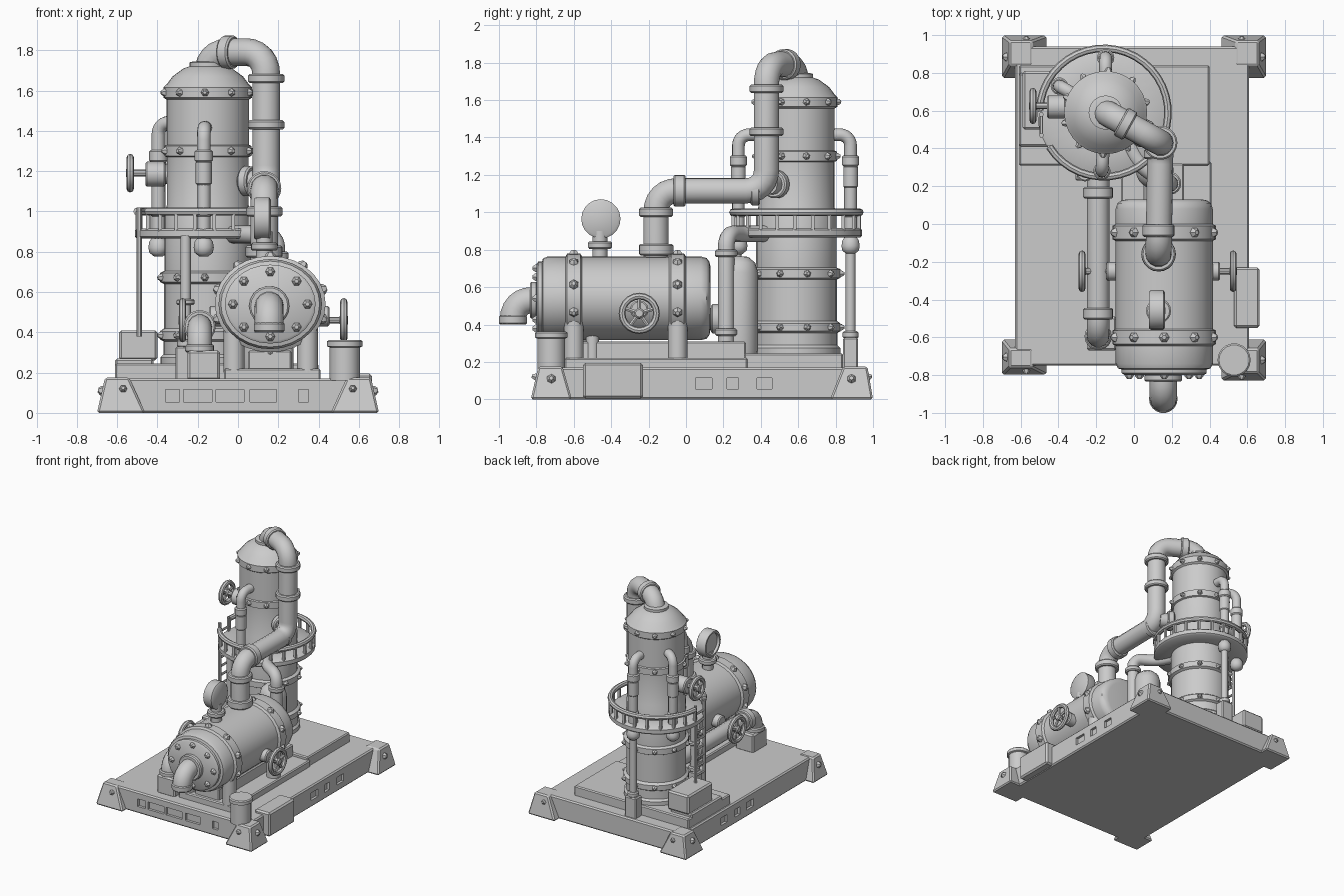
import bpy, bmesh, math
from mathutils import Vector, Matrix

if "Cube" in bpy.data.objects:
    bpy.data.objects.remove(bpy.data.objects["Cube"])

Z = Vector((0, 0, 1))

def finish(name, bm, smooth=True):
    bmesh.ops.recalc_face_normals(bm, faces=bm.faces)
    me = bpy.data.meshes.new(name)
    bm.to_mesh(me); bm.free()
    ob = bpy.data.objects.new(name, me)
    bpy.context.collection.objects.link(ob)
    if smooth:
        shade(ob)
    return ob

def shade(ob):
    bpy.ops.object.select_all(action='DESELECT')
    ob.select_set(True)
    bpy.context.view_layer.objects.active = ob
    bpy.ops.object.shade_smooth_by_angle(angle=math.radians(40))

def box(name, x, y, z, bevel=0.008, taper=None):
    """x, y, z are (min, max); taper gives the (x, y) extents of the top."""
    bm = bmesh.new()
    tx, ty = taper or (x, y)
    v = [bm.verts.new((a, b, h)) for h, xx, yy in ((z[0], x, y), (z[1], tx, ty))
         for a, b in ((xx[0], yy[0]), (xx[1], yy[0]), (xx[1], yy[1]), (xx[0], yy[1]))]
    for f in ((0, 3, 2, 1), (4, 5, 6, 7), (0, 1, 5, 4), (1, 2, 6, 5), (2, 3, 7, 6), (3, 0, 4, 7)):
        bm.faces.new([v[i] for i in f])
    if bevel:
        bmesh.ops.bevel(bm, geom=bm.edges[:], offset=bevel, segments=1, affect='EDGES')
    return finish(name, bm, False)

def lathe(name, prof, at, d=(0, 0, 1), n=24, squash=1.0):
    """Revolve (radius, height) points around direction d."""
    bm = bmesh.new()
    M = Matrix.Translation(at) @ Z.rotation_difference(Vector(d)).to_matrix().to_4x4()
    rings = [[bm.verts.new(M @ Vector((r * math.cos(2*math.pi*i/n), squash*r*math.sin(2*math.pi*i/n), h)))
              for i in range(n)] for r, h in prof]
    for a, b in zip(rings, rings[1:]):
        for i in range(n):
            bm.faces.new((a[i], a[(i+1) % n], b[(i+1) % n], b[i]))
    bm.faces.new(rings[0]); bm.faces.new(rings[-1])
    return finish(name, bm)

def flange(name, at, d, r, t=0.05, n=18):
    c = min(0.008, t/4)
    return lathe(name, [(r-c, -t/2), (r, -t/2+c), (r, t/2-c), (r-c, t/2)], at, d, n)

def bolt(name, at, d, r=0.025):
    lathe(name, [(r, -0.012), (r*0.85, 0.006), (r*0.4, 0.02)], at, d, 6)

def pipe(name, pts, r, bend=0.1, cyclic=False, res=4):
    """Round tube through points, corners rounded with radius bend."""
    P = [Vector(p) for p in pts]
    out = [P[0]]
    for a, b, c in zip(P, P[1:], P[2:]):
        if cyclic or bend == 0:
            out.append(b); continue
        s, e = b + (a-b).normalized()*bend, b + (c-b).normalized()*bend
        for k in range(7):
            t = k/6
            w = 0.78  # rational weight gives a near circular bend
            q = (1-t)**2, 2*w*t*(1-t), t*t
            out.append((s*q[0] + b*q[1] + e*q[2]) / sum(q))
    out.append(P[-1])
    cu = bpy.data.curves.new(name, 'CURVE')
    cu.dimensions = '3D'
    sp = cu.splines.new('POLY')
    sp.points.add(len(out)-1)
    for p, q in zip(sp.points, out):
        p.co = (*q, 1)
    sp.use_cyclic_u = cyclic
    cu.bevel_depth, cu.bevel_resolution, cu.use_fill_caps = r, res, True
    ob = bpy.data.objects.new(name, cu)
    bpy.context.collection.objects.link(ob)
    bpy.ops.object.select_all(action='DESELECT')
    ob.select_set(True)
    bpy.context.view_layer.objects.active = ob
    bpy.ops.object.convert(target='MESH')
    shade(bpy.context.object)

def arc(cx, cy, z, r, a0, a1, n):
    return [(cx + r*math.cos(math.radians(a0+(a1-a0)*i/n)), cy + r*math.sin(math.radians(a0+(a1-a0)*i/n)), z)
            for i in range(n+1)]

def handwheel(name, x, y, z, r, x_in):
    """Wheel with its axle along x, stem running in to x_in."""
    ring = [(x, y + r*math.cos(2*math.pi*i/20), z + r*math.sin(2*math.pi*i/20)) for i in range(20)]
    pipe(name + "_rim", ring, 0.018, cyclic=True, res=2)
    for i in range(5):
        a = 2*math.pi*i/5 + 0.3
        pipe(name + "_spoke", [(x, y, z), (x, y + r*math.cos(a), z + r*math.sin(a))], 0.011, res=1)
    flange(name + "_hub", (x, y, z), (1, 0, 0), 0.028, 0.04, 10)
    pipe(name + "_stem", [(x, y, z), (x_in, y, z)], 0.017, res=2)

# skid base with recessed side slots
base = box("skid_base", (-0.63, 0.61), (-0.75, 0.94), (0, 0.17), 0.01)
slots = [((x, x+w), (-0.8, -0.73)) for x, w in ((-0.36, 0.07), (-0.27, 0.14), (-0.11, 0.14), (0.06, 0.13), (0.3, 0.05))]
slots += [(sx, (y, y+w)) for y, w in ((0.05, 0.09), (0.22, 0.06), (0.38, 0.08))
          for sx in ((0.59, 0.65), (-0.66, -0.61))]
for x, y in slots:
    c = box("slot_cutter", x, y, (0.055, 0.115), 0)
    m = base.modifiers.new("slot", 'BOOLEAN')
    m.operation, m.object, m.solver = 'DIFFERENCE', c, 'EXACT'
    bpy.context.view_layer.objects.active = base
    bpy.ops.object.modifier_apply(modifier=m.name)
    bpy.data.objects.remove(c)

# tapered corner feet
for sx in (-1, 1):
    for y0, y1, t0, t1 in ((-0.83, -0.61, -0.79, -0.66), (0.77, 1.0, 0.84, 0.97)):
        if sx < 0 and y0 < 0:
            y0, t0 = -0.80, -0.76
        s = sorted
        box("corner_foot", s((sx*0.46, sx*0.70)), (y0, y1), (0, 0.175), 0.01,
            (s((sx*0.54, sx*0.66)), (t0, t1)))
        bolt("foot_side_bolt", (sx*0.675, (y0+y1)/2, 0.11), (sx, 0, 0.2), 0.028)
        bolt("foot_end_bolt", (sx*0.57, y0+0.025 if y0 < 0 else 0.975, 0.12), (0, -1 if y0 < 0 else 1, 0.2), 0.022)

# deck plates and boxes
box("column_plate", (-0.61, 0.40), (0.31, 0.84), (0.16, 0.245))
box("tank_plate", (-0.07, 0.41), (-0.65, 0.33), (0.16, 0.22))
box("tank_saddle", (0.05, 0.265), (-0.62, 0.32), (0.2, 0.31))
box("side_box", (0.53, 0.665), (-0.55, -0.23), (0.005, 0.195), 0.012)
box("cabinet_lower", (-0.61, -0.42), (0.41, 0.80), (0.17, 0.27), 0.01)
box("cabinet_upper", (-0.59, -0.40), (0.50, 0.81), (0.26, 0.41), 0.012)
box("pipe_pedestal", (-0.25, -0.09), (-0.67, -0.49), (0.16, 0.31), 0.012)
lathe("corner_drum", [(0.075, 0.16), (0.075, 0.325), (0.088, 0.33), (0.088, 0.355), (0.08, 0.362)], (0.53, -0.72, 0), n=18)

# tall column
CX, CY = -0.15, 0.59
lathe("column", [(0.235, 0.24), (0.235, 0.275), (0.22, 0.29), (0.22, 0.355), (0.237, 0.365), (0.237, 0.405),
                 (0.217, 0.42), (0.217, 0.64), (0.237, 0.65), (0.237, 0.695), (0.215, 0.705), (0.215, 1.0),
                 (0.203, 1.03), (0.203, 1.27), (0.216, 1.275), (0.216, 1.325), (0.205, 1.33), (0.205, 1.555),
                 (0.22, 1.565), (0.22, 1.615), (0.205, 1.63), (0.175, 1.67), (0.12, 1.71), (0.09, 1.72),
                 (0.09, 1.74), (0.07, 1.745)], (CX, CY, 0), n=28)
for z, r in ((0.385, 0.237), (0.672, 0.237), (1.3, 0.216), (1.59, 0.22)):
    for i in range(10):
        a = 2*math.pi*(i+0.4)/10
        bolt("column_bolt", (CX + r*math.cos(a), CY + r*math.sin(a), z), (math.cos(a), math.sin(a), 0), 0.022)

# platform, railing and ladder
RX = -0.16
lathe("platform", [(0.2, 0.865), (0.34, 0.865), (0.352, 0.875), (0.352, 0.905), (0.34, 0.915), (0.2, 0.915)], (RX, CY, 0), n=32)
pipe("handrail", arc(RX, CY, 1.0, 0.34, -148, 178, 36), 0.02, bend=0, res=2)
for p in arc(RX, CY, 0, 0.34, -148, 178, 20):
    box("rail_post", (p[0]-.009, p[0]+.009), (p[1]-.009, p[1]+.009), (0.9, 1.0), 0)
for y in (0.47, 0.58):
    pipe("ladder_side", [(-0.49, y, 0.38), (-0.49, y, 1.02)], 0.013, res=1)
for i in range(8):
    pipe("ladder_rung", [(-0.49, 0.47, 0.46+i*0.07), (-0.49, 0.58, 0.46+i*0.07)], 0.009, res=1)

# platform support posts
for x, y in ((CX, 0.88), (-0.26, 0.27)):
    pipe("platform_post", [(x, y, 0.2), (x, y, 0.88)], 0.026)
    box("post_foot", (x-0.05, x+0.05), (y-0.04, y+0.04), (0.16, 0.33))
    flange("post_collar", (x, y, 0.345), Z, 0.042, 0.04, 12)
flange("post_flange", (-0.26, 0.27, 0.55), Z, 0.045, 0.03, 12)

# small bypass pipes on the column
for dx, dy, zt in ((-0.02, -0.31, 1.415), (0, 0.29, 1.415), (-0.245, 0.14, 1.44)):
    x, y = CX+dx, CY+dy
    pipe("bypass_pipe", [(CX+dx*0.5, CY+dy*0.5, zt), (x, y, zt), (x, y, 0.82)], 0.034, 0.06)
    for z, r, t in ((1.275, 0.046, 0.06), (1.19, 0.04, 0.12), (0.99, 0.042, 0.03)):
        flange("bypass_flange", (x, y, z), Z, r, t, 14)
    lathe("bypass_end", [(0.02, 0.775), (0.045, 0.795), (0.05, 0.82), (0.045, 0.85), (0.034, 0.865)], (x, y, 0), n=14)

# column valve
pipe("column_valve_body", [(-0.28, 0.62, 1.185), (-0.42, 0.62, 1.185)], 0.05)
flange("column_valve_flange", (-0.41, 0.62, 1.185), (1, 0, 0), 0.062, 0.1)
handwheel("column_handwheel", -0.535, 0.625, 1.19, 0.078, -0.4)

# main vapour pipe from column top to the tank
PX, PY = 0.14, 0.43
pipe("main_pipe", [(CX, CY, 1.7), (CX, CY, 1.79), (PX, PY, 1.79), (PX, PY, 1.115), (PX-.01, -0.16, 1.115), (PX-.01, -0.16, 0.72)],
     0.069, 0.11, res=5)
for at, d, r, t in (((-0.045, 0.53, 1.79), (0.29, -0.16, 0), 0.083, 0.06), ((PX, PY, 1.66), Z, 0.09, 0.045),
                    ((PX, PY, 1.43), Z, 0.09, 0.045), ((PX-.01, 0.37, 1.115), (0, 1, 0), 0.078, 0.05),
                    ((PX-.01, -0.035, 1.115), (0, 1, 0), 0.085, 0.065), ((PX-.01, -0.16, 1.0), Z, 0.09, 0.05),
                    ((PX-.01, -0.16, 0.8), Z, 0.092, 0.06)):
    flange("main_pipe_flange", at, d, r, t, 20)
pipe("column_side_nozzle", [(-0.1, 0.56, 1.15), (0.12, 0.44, 1.15)], 0.055)
flange("side_nozzle_flange", (0.05, 0.48, 1.15), (0.22, -0.12, 0), 0.075, 0.05)

# horizontal tank
TX, TZ, SQ = 0.16, 0.54, 0.87
lathe("tank", [(0.2, -0.13), (0.225, -0.125), (0.248, -0.11), (0.257, -0.08), (0.257, 0.0), (0.275, 0.01), (0.275, 0.08), (0.257, 0.09),
               (0.257, 0.555), (0.275, 0.565), (0.275, 0.635), (0.257, 0.645), (0.257, 0.74), (0.245, 0.765),
               (0.225, 0.77), (0.225, 0.79), (0.21, 0.8)], (TX, 0, TZ), (0, -1, 0), 28, SQ)
for y in (-0.045, -0.60):
    for i in range(10):
        a = 2*math.pi*(i+0.5)/10
        bolt("tank_band_bolt", (TX + 0.275*math.cos(a), y, TZ + 0.275*SQ*math.sin(a)), (math.cos(a), 0, math.sin(a)), 0.03)
    for x in (-0.02, 0.345):
        pipe("tank_leg", [(x, y, 0.2), (x, y, 0.42)], 0.052)
for i in range(8):
    a = math.pi*i/4 + math.pi/2
    bolt("tank_end_bolt", (TX + 0.185*math.cos(a), -0.80, TZ + 0.185*SQ*math.sin(a)), (0, -1, 0), 0.027)
pipe("tank_drain", [(0.24, -0.5, 0.22), (0.24, -0.5, 0.4)], 0.035)

# front outlet
pipe("outlet_pipe", [(0.155, -0.78, 0.53), (0.155, -0.925, 0.53), (0.155, -0.925, 0.40)], 0.072, 0.1, res=5)
flange("outlet_flange", (0.155, -0.815, 0.53), (0, 1, 0), 0.1, 0.04)
flange("outlet_rim", (0.155, -0.925, 0.425), Z, 0.076, 0.05)

# pressure gauge, dial facing left
pipe("gauge_stem", [(0.13, -0.46, 0.74), (0.13, -0.46, 0.9)], 0.04)
flange("gauge_flange", (0.13, -0.46, 0.825), Z, 0.066, 0.04)
lathe("gauge_dial", [(0.09, -0.04), (0.105, -0.03), (0.105, 0.035), (0.098, 0.045), (0.085, 0.045), (0.082, 0.025)],
      (0.125, -0.455, 0.965), (-1, 0, 0), 20)

# tank handwheels
for sx, xo in ((1, 0.525), (-1, -0.275)):
    handwheel("tank_handwheel", xo, -0.25, 0.46, 0.092, 0.13)
    flange("handwheel_gland", (TX + sx*0.265 - 0.005, -0.25, 0.48), (1, 0, 0), 0.05, 0.07, 12)

# small upright vessel with arched pipe
lathe("small_vessel", [(0.095, 0.22), (0.1, 0.27), (0.1, 0.68), (0.085, 0.73), (0.05, 0.76), (0.03, 0.765)], (0.11, 0.285, 0), n=20)
pipe("arched_pipe", [(-0.04, 0.45, 0.885), (0.03, 0.31, 0.885), (0.19, 0.215, 0.885), (0.19, 0.215, 0.25)], 0.044, 0.07)
flange("arched_pipe_flange", (0.19, 0.215, 0.78), Z, 0.06, 0.04)
flange("arched_pipe_foot", (0.19, 0.215, 0.36), Z, 0.06, 0.04)

# low return pipe on the left
pipe("return_pipe", [(-0.19, 0.45, 0.43), (-0.19, -0.595, 0.43), (-0.19, -0.595, 0.28)], 0.06, 0.1, res=5)
for y in (0.165, -0.475):
    flange("return_flange", (-0.19, y, 0.43), (0, 1, 0), 0.08, 0.06)
flange("return_foot", (-0.19, -0.595, 0.32), Z, 0.072, 0.04)
